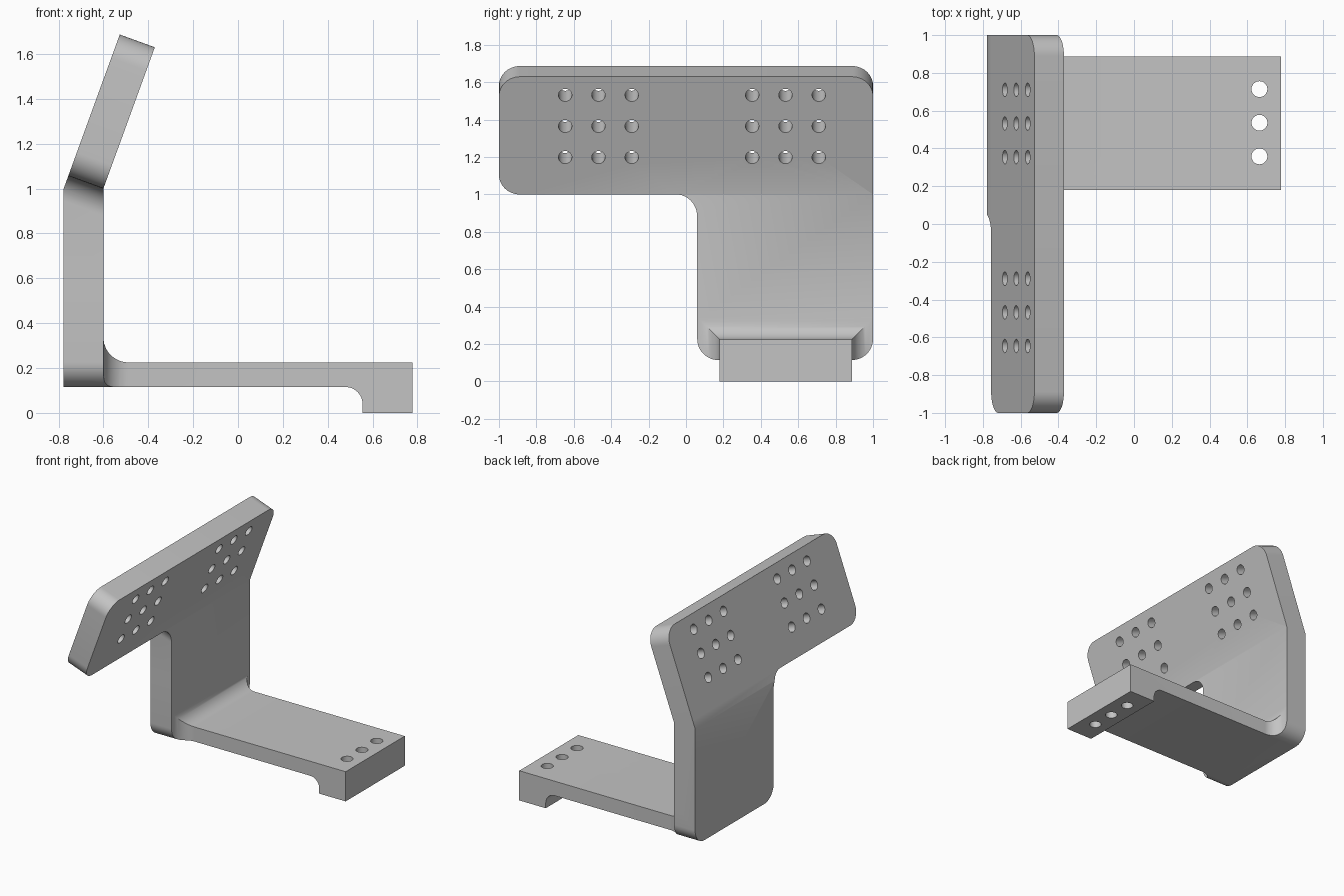
import bpy, bmesh, math
from mathutils import Vector

if "Cube" in bpy.data.objects:
    bpy.data.objects.remove(bpy.data.objects["Cube"], do_unlink=True)

grey = bpy.data.materials.new("plain grey")
grey.use_nodes = True
COLOUR = (0.55, 0.55, 0.55, 1)
grey.diffuse_color = COLOUR
grey.node_tree.nodes["Principled BSDF"].inputs["Base Color"].default_value = COLOUR

X, Y, Z = Vector((1, 0, 0)), Vector((0, 1, 0)), Vector((0, 0, 1))
BACK, FRONT, BOTTOM = -0.777, -0.6, 0.115      # upright plate
R = 0.112                                      # common corner radius
TILT = math.radians(20)
UP = Vector((math.sin(TILT), 0, math.cos(TILT)))      # along the tilted panel
OUT = Vector((-math.cos(TILT), 0, math.sin(TILT)))    # through its thickness
BEND = Vector((FRONT, 0, 1))
THICK = (FRONT - BACK) * math.cos(TILT)


def rounded(corners, steps=12):
    """Outline whose right-angled corners (x, y, radius) become arcs."""
    pts = [Vector(c[:2]) for c in corners]
    result = []
    for i, (p, c) in enumerate(zip(pts, corners)):
        r = c[2] if len(c) > 2 else 0
        if not r:
            result.append(p)
            continue
        a = (pts[i - 1] - p).normalized()
        b = (pts[(i + 1) % len(pts)] - p).normalized()
        for k in range(steps + 1):
            t = math.pi / 2 * k / steps
            result.append(p + r * (a + b) - r * (b * math.cos(t) + a * math.sin(t)))
    return result


def loft(name, rings):
    """Closed solid through matching rings of points."""
    bm = bmesh.new()
    loops = [[bm.verts.new(p) for p in ring] for ring in rings]
    n = len(loops[0])
    for a, b in zip(loops, loops[1:]):
        for i in range(n):
            bm.faces.new((a[i], a[(i + 1) % n], b[(i + 1) % n], b[i]))
    bm.faces.new(loops[0])
    bm.faces.new(loops[-1])
    bmesh.ops.recalc_face_normals(bm, faces=bm.faces)
    mesh = bpy.data.meshes.new(name)
    bm.to_mesh(mesh)
    bm.free()
    mesh.materials.append(grey)
    obj = bpy.data.objects.new(name, mesh)
    bpy.context.collection.objects.link(obj)
    return obj


def prism(name, outline, origin, u, v, depth):
    base = [origin + u * p[0] + v * p[1] for p in outline]
    return loft(name, [base, [p + depth for p in base]])


def circle(x, y, r, n=32):
    return [(x + r * math.cos(k * math.tau / n), y + r * math.sin(k * math.tau / n))
            for k in range(n)]


def combine(target, other, operation):
    mod = target.modifiers.new("combine", "BOOLEAN")
    mod.operation, mod.solver, mod.object = operation, "EXACT", other
    bpy.context.view_layer.objects.active = target
    bpy.ops.object.modifier_apply(modifier=mod.name)
    bpy.data.objects.remove(other, do_unlink=True)


# Tilted panel, square only where it runs into the upright
panel = prism("panel", rounded([(-1, 0, R), (1, 0), (1, 0.67, R), (-1, 0.67, R)]),
              BEND, Y, UP, OUT * THICK)

# Upright with a wedge at the bend
top_back = BEND + OUT * THICK
side = [(BACK, BOTTOM), (FRONT, BOTTOM), (FRONT, 1), (top_back.x, top_back.z), (BACK, 1)]
bracket = prism("bracket", side, Y * -0.05, X, Z, Y * 1.05)
outline = rounded([(-0.5, BOTTOM), (0.06, BOTTOM), (0.06, 1, R), (-0.5, 1)])
notch = rounded([(-0.5, -1.5), (0.06, -1.5), (0.06, 0, R), (-0.5, 0)])
combine(bracket, prism("notch", notch, BEND - OUT * 0.5, Y, UP, OUT * 1.2), "DIFFERENCE")
body = rounded([(0.06, BOTTOM, R), (1, BOTTOM, R), (1, 1.5), (-0.5, 1.5), (-0.5, 0.6), (0.06, 0.6)])
combine(bracket, prism("body_limit", body, X * -1, Y, Z, X), "INTERSECT")

# Shelf with a foot at its free end
S0, S1, TOP = 0.18, 0.888, 0.225
profile = rounded([(-0.7, BOTTOM), (0.555, BOTTOM, 0.075), (0.555, 0), (0.777, 0),
                   (0.777, TOP), (-0.7, TOP)])
shelf = prism("shelf", profile, Y * S0, X, Z, Y * (S1 - S0))

# Flared root of the shelf, trimmed to the upright's rounded outline
rings = []
for k in range(-1, 13):
    t = math.pi / 2 * max(k, 0) / 12
    x = FRONT + R * (1 - math.cos(t)) if k >= 0 else FRONT - 0.06
    o = R * (1 - math.sin(t))
    rings.append([Vector((x, y, z)) for y, z in
                  ((S0 - o, BOTTOM), (S1 + o, BOTTOM), (S1 + o, TOP + o), (S0 - o, TOP + o))])
flare = loft("flare", rings)
limit = rounded([(0.06, BOTTOM, R), (1, BOTTOM, R), (1, 0.6), (0.06, 0.6)])
combine(flare, prism("flare_limit", limit, X * -1, Y, Z, X), "INTERSECT")

for part in (panel, flare, shelf):
    combine(bracket, part, "UNION")

# Two groups of nine holes in the panel
for middle in (-0.468, 0.532):
    for i in (-1, 0, 1):
        for j in (-1, 0, 1):
            ring = circle(middle + i * 0.178, 0.388 + j * 0.177, 0.036)
            combine(bracket, prism("hole", ring, BEND - OUT * 0.1, Y, UP, OUT * 0.4), "DIFFERENCE")

# Three holes in the foot
for i in (-1, 0, 1):
    ring = circle(0.664, 0.536 + i * 0.178, 0.042)
    combine(bracket, prism("hole", ring, Z * -0.1, X, Y, Z * 0.5), "DIFFERENCE")

bpy.ops.object.select_all(action="DESELECT")
bracket.select_set(True)
bpy.context.view_layer.objects.active = bracket
bpy.ops.object.shade_smooth_by_angle(angle=math.radians(30))
